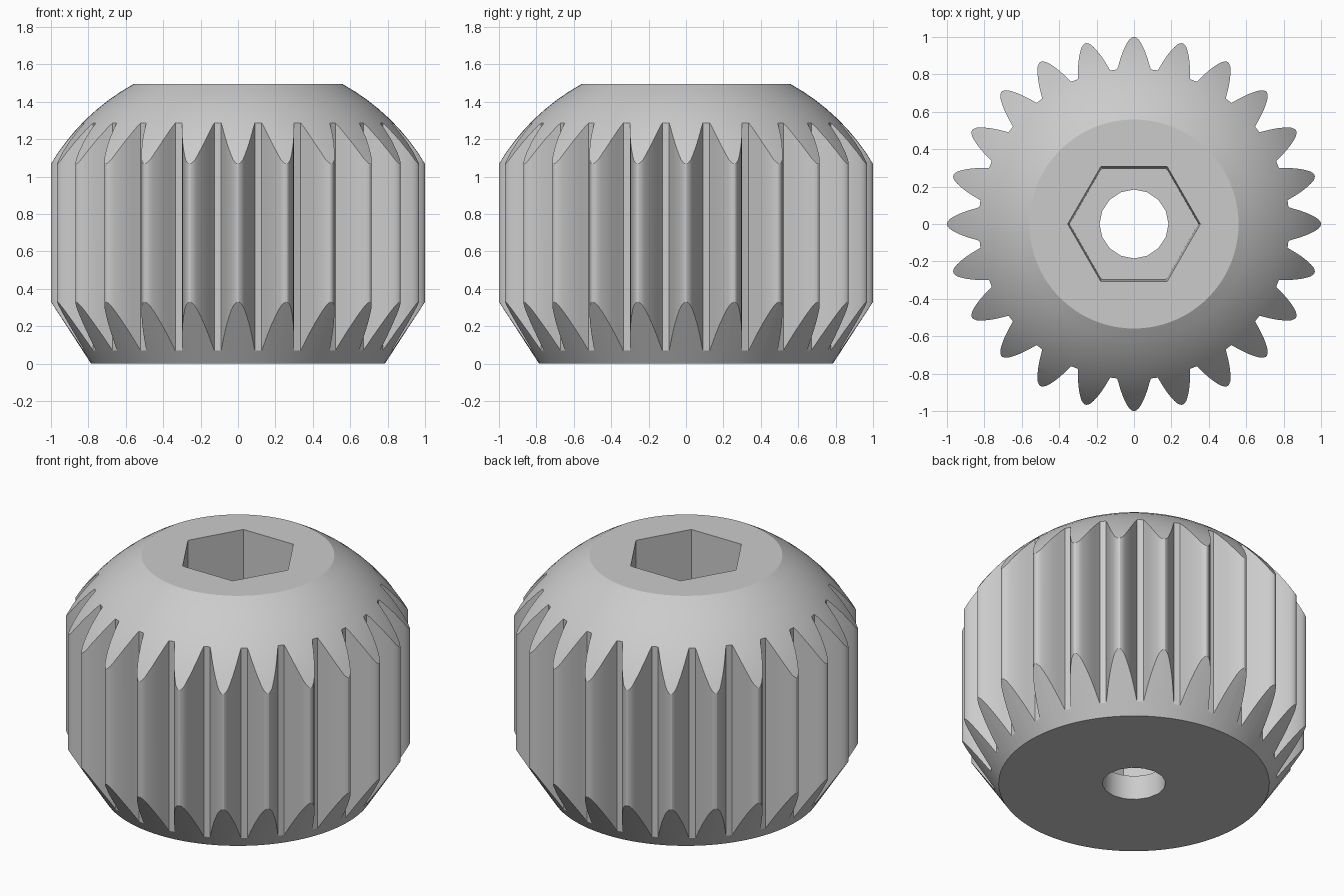
import bpy, bmesh
from math import cos, sin, tau, sqrt, asin, hypot, atan2

cube = bpy.data.objects.get("Cube")
if cube:
    bpy.data.objects.remove(cube, do_unlink=True)

grey = bpy.data.materials.new("plain grey")
grey.use_nodes = True
colour = (0.6, 0.6, 0.6, 1)
grey.diffuse_color = colour
grey.node_tree.nodes["Principled BSDF"].inputs["Base Color"].default_value = colour

TEETH = 24
HEIGHT = 1.495


def circle(radius, sides):
    return [(radius * cos(tau * i / sides), radius * sin(tau * i / sides)) for i in range(sides)]


def loft(name, sections):
    """Closed solid through a stack of (z, outline) sections."""
    bm = bmesh.new()
    rings = [[bm.verts.new((x, y, z)) for x, y in outline] for z, outline in sections]
    for low, high in zip(rings, rings[1:]):
        n = len(low)
        for i in range(n):
            j = (i + 1) % n
            bm.faces.new((low[i], low[j], high[j], high[i]))
    bm.faces.new(rings[0][::-1])
    bm.faces.new(rings[-1])
    mesh = bpy.data.meshes.new(name)
    bm.to_mesh(mesh)
    bm.free()
    obj = bpy.data.objects.new(name, mesh)
    bpy.context.collection.objects.link(obj)
    mesh.materials.append(grey)
    return obj


def cut(target, tool, operation):
    mod = target.modifiers.new(tool.name, "BOOLEAN")
    mod.operation = operation
    mod.solver = "EXACT"
    mod.object = tool
    tool.hide_render = True
    bpy.ops.object.modifier_apply(modifier=mod.name)
    bpy.data.objects.remove(tool, do_unlink=True)


# Tooth outline: half width at each radius, from root to rounded tip
flank = [(0.826, 0.090), (0.845, 0.084), (0.87, 0.077), (0.895, 0.069), (0.92, 0.060),
         (0.945, 0.049), (0.97, 0.036), (0.985, 0.026), (0.995, 0.014), (1.0, 0.005)]
tooth = [(r, -w) for r, w in flank] + [(r, w) for r, w in reversed(flank)]
outline = []
for t in range(TEETH):
    c, s = cos(tau * t / TEETH), sin(tau * t / TEETH)
    outline += [(c * x - s * y, s * x + c * y) for x, y in tooth]
gear = loft("gear_wheel", [(0, outline), (HEIGHT + 0.2, outline)])
bpy.context.view_layer.objects.active = gear
gear.select_set(True)

# Turned envelope: conical underside and spherical top with a flat cap
centre, ball = 0.475, 1.163
stack = [(0, 0.785), (0.475, 1.094)]
start = asin((0.62 - centre) / ball)
end = asin((HEIGHT - centre) / ball)
for i in range(15):
    a = start + (end - start) * i / 14
    stack.append((centre + ball * sin(a), ball * cos(a)))
envelope = loft("envelope", [(z, circle(r, 96)) for z, r in stack])
cut(gear, envelope, "INTERSECT")

# Slightly tapered hexagonal socket, then the round bore below it
socket = loft("socket", [(0.155, circle(0.344, 6)), (HEIGHT + 0.1, circle(0.355, 6))])
cut(gear, socket, "DIFFERENCE")
bore = loft("bore", [(-0.1, circle(0.184, 16)), (0.5, circle(0.184, 16))])
cut(gear, bore, "DIFFERENCE")

bpy.ops.object.shade_smooth_by_angle(angle=0.45)
